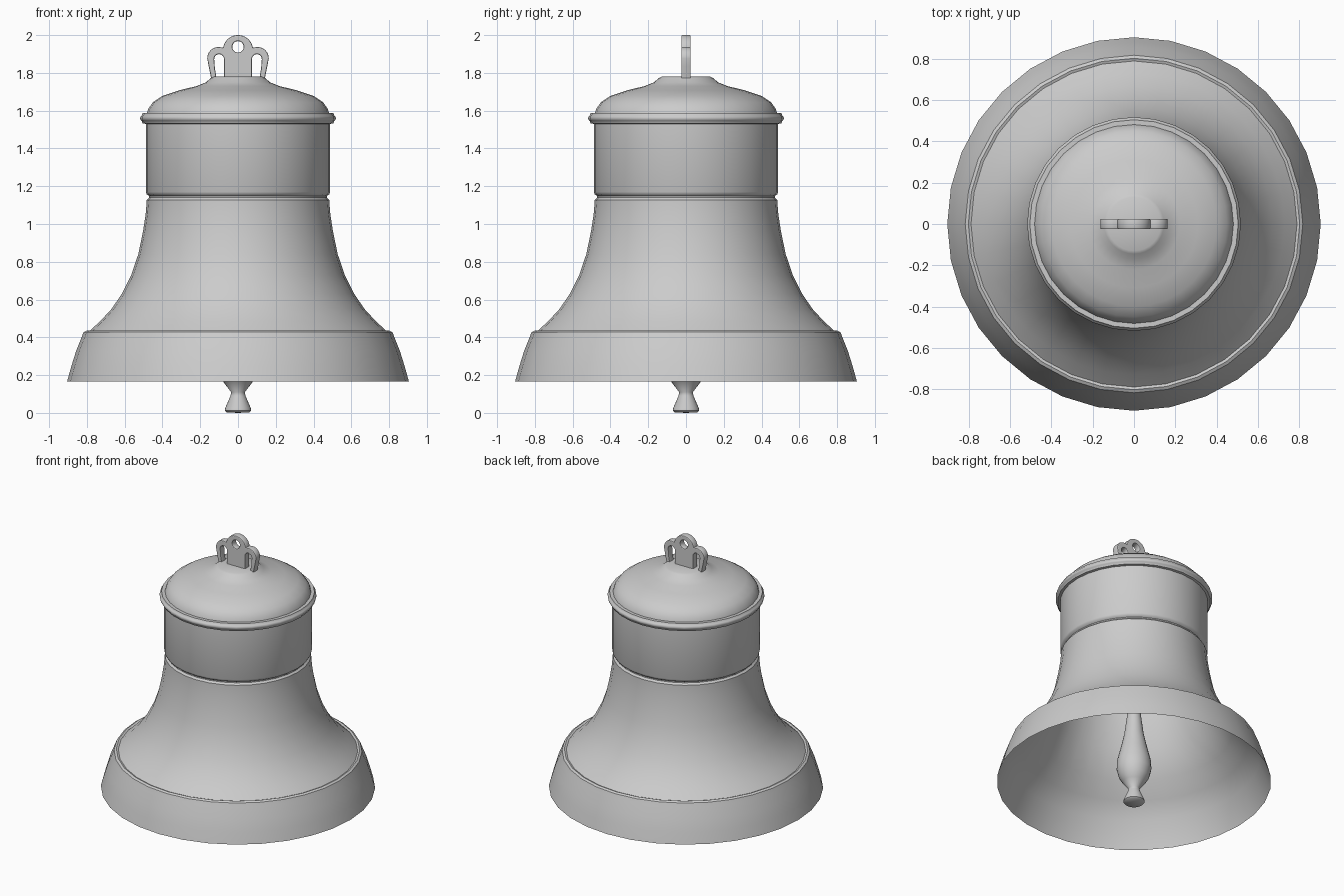
import bpy
import bmesh
from math import sin, cos, pi, radians

if "Cube" in bpy.data.objects:
    bpy.data.objects.remove(bpy.data.objects["Cube"])

metal = bpy.data.materials.new("grey_metal")
metal.use_nodes = True
GREY = (0.6, 0.6, 0.6, 1)
metal.diffuse_color = GREY
metal.node_tree.nodes["Principled BSDF"].inputs["Base Color"].default_value = GREY


def finish(obj, angle):
    obj.data.materials.append(metal)
    bpy.ops.object.select_all(action="DESELECT")
    obj.select_set(True)
    bpy.context.view_layer.objects.active = obj
    bpy.ops.object.shade_smooth_by_angle(angle=radians(angle))


def lathe(name, profile, segments=32, angle=40):
    """Spin an (r, z) profile about the z axis."""
    bm = bmesh.new()
    verts = [bm.verts.new((r, 0, z)) for r, z in profile]
    edges = [bm.edges.new(pair) for pair in zip(verts, verts[1:])]
    bmesh.ops.spin(bm, geom=verts + edges, cent=(0, 0, 0), axis=(0, 0, 1),
                   angle=2 * pi, steps=segments, use_duplicate=False)
    bmesh.ops.remove_doubles(bm, verts=bm.verts, dist=0.0005)
    bmesh.ops.recalc_face_normals(bm, faces=bm.faces)
    mesh = bpy.data.meshes.new(name)
    bm.to_mesh(mesh)
    bm.free()
    obj = bpy.data.objects.new(name, mesh)
    bpy.context.collection.objects.link(obj)
    finish(obj, angle)
    return obj


def arc(cx, cz, r, start, end, steps=10):
    angles = [radians(start + (end - start) * i / steps) for i in range(steps + 1)]
    return [(cx + r * cos(a), cz + r * sin(a)) for a in angles]


# Bell shell: domed top, rounded collar, waist band, flare, lip, inner wall
dome = [(0, 1.78), (0.13, 1.78), (0.145, 1.772), (0.17, 1.75), (0.22, 1.73),
        (0.31, 1.708), (0.4, 1.678), (0.45, 1.645), (0.475, 1.61), (0.482, 1.587)]
collar = [(0.505, 1.587)] + arc(0.5, 1.56, 0.018, 60, -60, 6) + [(0.505, 1.533)]
waist = [(0.488, 1.53), (0.488, 1.17), (0.483, 1.157), (0.47, 1.148),
         (0.47, 1.14), (0.483, 1.128), (0.484, 1.11)]
flare = [(0.489, 1.05), (0.503, 0.96), (0.528, 0.84), (0.565, 0.73),
         (0.615, 0.63), (0.67, 0.55), (0.73, 0.485), (0.79, 0.43)]
lip = [(0.803, 0.435), (0.818, 0.427), (0.828, 0.4), (0.858, 0.325),
       (0.883, 0.245), (0.905, 0.165)]
inner = [(0.83, 0.35), (0.75, 0.45), (0.65, 0.55), (0.55, 0.73), (0.49, 0.95),
         (0.46, 1.13), (0.46, 1.58), (0.38, 1.66), (0, 1.72)]
lathe("bell_shell", dome + collar + waist + flare + lip + inner)

# Clapper hanging inside
lathe("clapper", [(0, 1.72), (0.04, 1.72), (0.04, 0.8), (0.048, 0.65), (0.065, 0.52),
                  (0.09, 0.41), (0.112, 0.32), (0.115, 0.26), (0.1, 0.2),
                  (0.075, 0.16), (0.036, 0.11), (0.04, 0.09), (0.068, 0.025),
                  (0.07, 0.012), (0.06, 0.003), (0, 0)], 24, 50)

# Hanging crown: central eye with an arched loop on each side
half = (arc(0, 1.92, 0.08, 90, 10) + arc(0.103, 1.877, 0.06, 105, 0)
        + [(0.155, 1.835), (0.142, 1.77), (0.113, 1.77), (0.122, 1.82)]
        + arc(0.1, 1.873, 0.026, 0, 180) + [(0.074, 1.77)])
outline = half + [(-x, z) for x, z in reversed(half[1:])]
curve = bpy.data.curves.new("hanging_crown", "CURVE")
curve.dimensions = "2D"
curve.fill_mode = "BOTH"
curve.extrude = 0.019
curve.bevel_depth = 0.006
curve.bevel_resolution = 1
curve.offset = -0.006
for points in (outline, arc(0, 1.938, 0.03, 0, 345, 23)):
    spline = curve.splines.new("POLY")
    spline.points.add(len(points) - 1)
    for p, (x, z) in zip(spline.points, points):
        p.co = (x, z, 0, 1)
    spline.use_cyclic_u = True
crown = bpy.data.objects.new("hanging_crown", curve)
crown.rotation_euler = (pi / 2, 0, 0)
bpy.context.collection.objects.link(crown)
bpy.ops.object.select_all(action="DESELECT")
crown.select_set(True)
bpy.context.view_layer.objects.active = crown
bpy.ops.object.convert(target="MESH")
finish(bpy.context.view_layer.objects.active, 40)
